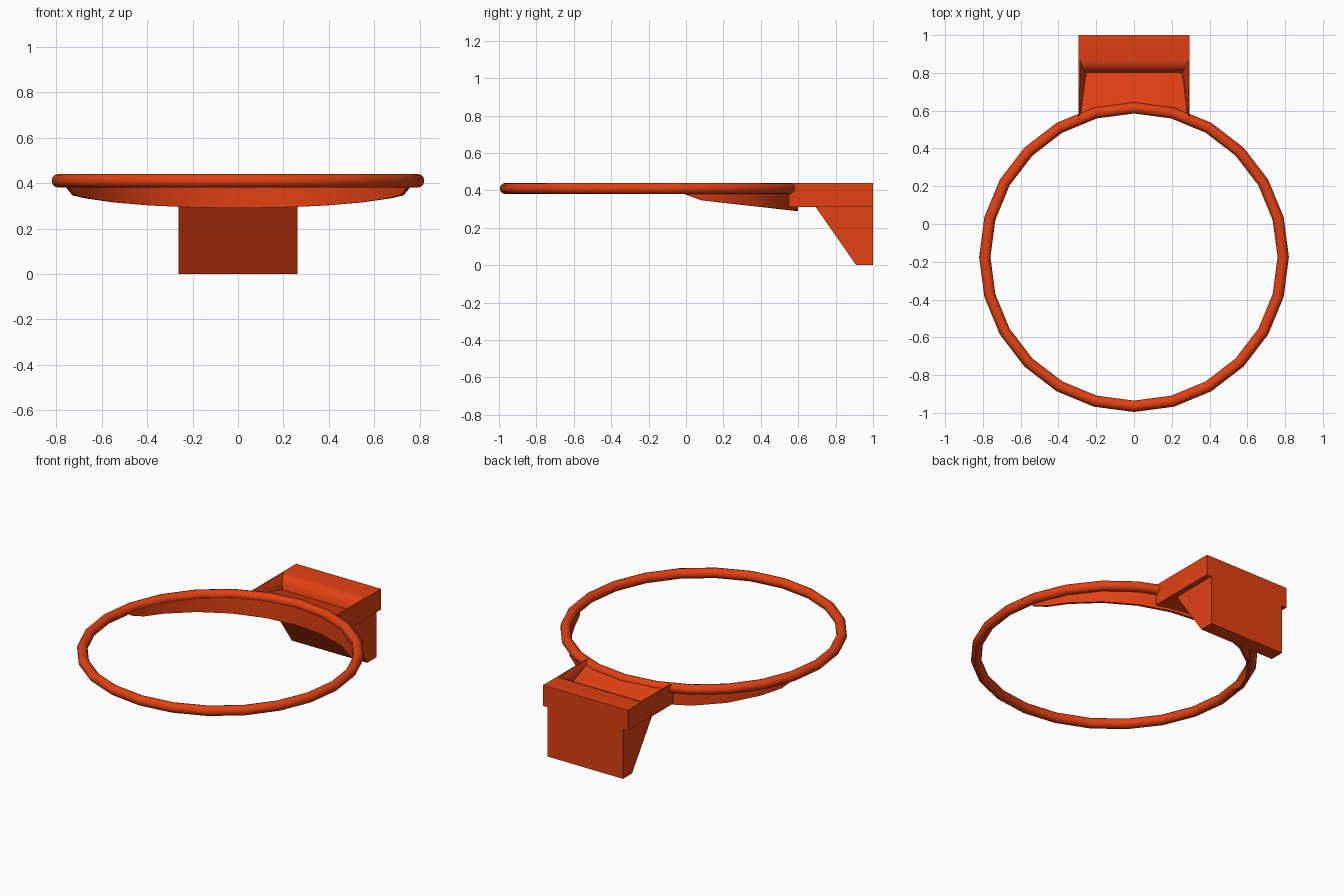
import bpy
import bmesh
from math import sin, cos, radians, pi

cube = bpy.data.objects.get("Cube")
if cube:
    bpy.data.objects.remove(cube, do_unlink=True)

orange = bpy.data.materials.new("orange_paint")
orange.use_nodes = True
COLOUR = (0.76, 0.052, 0.006, 1)
orange.diffuse_color = COLOUR
orange.node_tree.nodes["Principled BSDF"].inputs["Base Color"].default_value = COLOUR

RING_Y, RING_R, RING_Z, TUBE = -0.175, 0.79, 0.41, 0.03


def finish(obj, angle=30):
    obj.data.materials.append(orange)
    bpy.ops.object.select_all(action="DESELECT")
    obj.select_set(True)
    bpy.context.view_layer.objects.active = obj
    bpy.ops.object.shade_smooth_by_angle(angle=radians(angle))


def loft(name, sections, angle=30):
    """Skin a row of matching closed sections and cap both ends."""
    bm = bmesh.new()
    rows = [[bm.verts.new(p) for p in s] for s in sections]
    for a, b in zip(rows, rows[1:]):
        for i in range(len(a)):
            j = (i + 1) % len(a)
            bm.faces.new((a[i], a[j], b[j], b[i]))
    bm.faces.new(rows[0])
    bm.faces.new(rows[-1])
    bmesh.ops.recalc_face_normals(bm, faces=bm.faces)
    mesh = bpy.data.meshes.new(name)
    bm.to_mesh(mesh)
    bm.free()
    obj = bpy.data.objects.new(name, mesh)
    bpy.context.collection.objects.link(obj)
    finish(obj, angle)


# Round rim
bpy.ops.mesh.primitive_torus_add(
    major_segments=24, minor_segments=12, major_radius=RING_R,
    minor_radius=TUBE, location=(0, RING_Y, RING_Z))
rim = bpy.context.object
rim.name = "rim"
finish(rim, 35)

# Curved brace under the back of the rim
sections = []
for deg in [13, 20] + list(range(30, 151, 15)) + [160, 167]:
    c, s = cos(radians(deg)), sin(radians(deg))
    y = RING_Y + 0.775 * s
    low = 0.378 if deg in (13, 167) else 0.345 - 0.11 * (y - 0.1)
    sections.append([(r * c, RING_Y + r * s, z)
                     for r, z in ((0.76, low), (0.775, low), (0.775, 0.4), (0.76, 0.4))])
loft("rim_brace", sections)

# U-shaped bracket frame: (half width at front, half width at back, back y, z)
FRONT = 0.55
profile = [(0.295, 0.295, 1.0, 0.31), (0.295, 0.295, 1.0, 0.44),
           (0.29, 0.285, 0.865, 0.44), (0.287, 0.272, 0.83, 0.425),
           (0.283, 0.26, 0.81, 0.40), (0.28, 0.25, 0.80, 0.35),
           (0.28, 0.25, 0.80, 0.31)]
loft("bracket_frame", [
    [(-f, FRONT, z) for f, b, y, z in profile],
    [(-b, y, z) for f, b, y, z in profile],
    [(b, y, z) for f, b, y, z in profile],
    [(f, FRONT, z) for f, b, y, z in profile]], 40)

# Sloping plate joining the bracket to the rim
sections = []
for x in (-0.285, -0.2, -0.1, 0, 0.1, 0.2, 0.285):
    front = RING_Y + (0.775 ** 2 - x ** 2) ** 0.5
    xb = x * 0.9
    sections.append([(x, front, 0.31), (xb, 0.81, 0.31),
                     (xb, 0.81, 0.36), (x, front, 0.425)])
loft("bracket_plate", sections)

# Wedge-shaped wall mount
loft("wall_mount", [[(x, y, z) for y, z in ((0.69, 0.315), (0.91, 0), (1.0, 0), (1.0, 0.315))]
                    for x in (-0.262, 0.262)])
